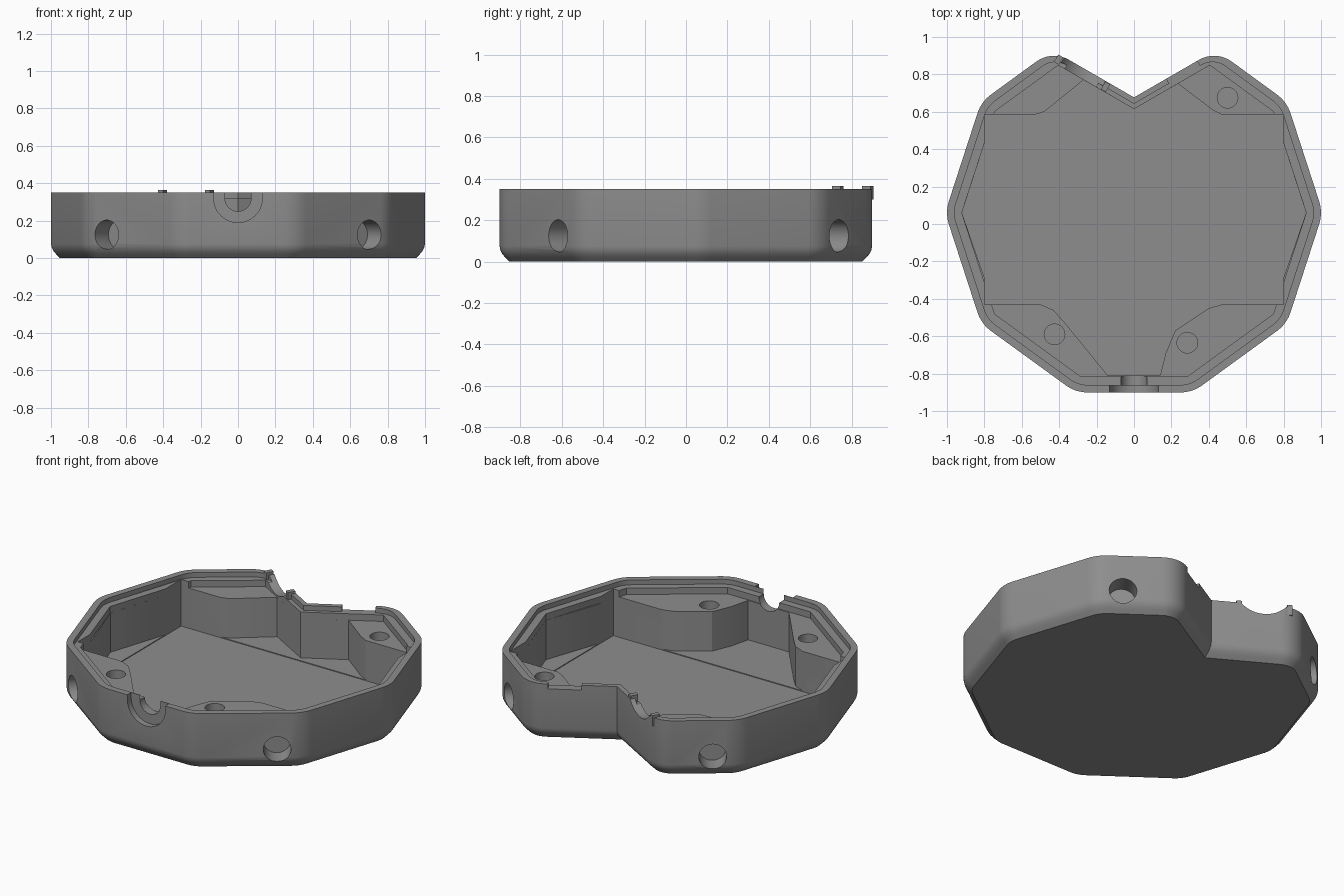
import bpy, bmesh, math
from mathutils import Vector, Matrix

if "Cube" in bpy.data.objects:
    bpy.data.objects.remove(bpy.data.objects["Cube"])

grey = bpy.data.materials.new("grey_plastic")
grey.diffuse_color = (0.27, 0.27, 0.27, 1)
grey.use_nodes = True
grey.node_tree.nodes["Principled BSDF"].inputs["Base Color"].default_value = grey.diffuse_color

CY, R = 0.06, 1.01
RIM, LEDGE, BOSS, FLOOR, POCKET = 0.35, 0.32, 0.28, 0.035, 0.03
V_POINT = Vector((0, 0.677))

# Sharp outline: a ten-sided shape with its back corner notched into a V
outline = [Vector((R * math.cos(math.radians(a)), CY + R * math.sin(math.radians(a))))
           for a in range(144, 397, 36)]
outline += [Vector((0.438, 0.93)), V_POINT, Vector((-0.438, 0.93))]
N = len(outline)
V_INDEX = N - 2
V_EDGES = (N - 3, N - 2)


def inset(d, d_v):
    """Outline moved inward by d, or d_v along the two V edges."""
    lines = []
    for i in range(N):
        a, b = outline[i], outline[(i + 1) % N]
        t = (b - a).normalized()
        n = Vector((-t.y, t.x))
        lines.append((a + n * (d_v if i in V_EDGES else d), t))
    pts = []
    for i in range(N):
        (p, t), (q, u) = lines[i - 1], lines[i]
        w = q - p
        s = (w.x * u.y - w.y * u.x) / (t.x * u.y - t.y * u.x)
        pts.append(p + t * s)
    return pts


def rounded(pts, shrink):
    """Round every corner but the V with arcs."""
    out = []
    for i, p in enumerate(pts):
        if i == V_INDEX:
            out.append(p)
            continue
        r = (0.16 if i in (N - 3, N - 1) else 0.2) - shrink
        a = (pts[i - 1] - p).normalized()
        b = (pts[(i + 1) % N] - p).normalized()
        half = a.angle(b) / 2
        c = p + (a + b).normalized() * r / math.sin(half)
        start = p + a * r / math.tan(half) - c
        sweep = math.pi - 2 * half
        for k in range(9):
            ang = sweep * k / 8
            out.append(c + Vector((start.x * math.cos(ang) - start.y * math.sin(ang),
                                   start.x * math.sin(ang) + start.y * math.cos(ang))))
    return out


def loft(name, rings):
    """Closed solid through a stack of (points, z) rings."""
    bm = bmesh.new()
    loops = [[bm.verts.new((p[0], p[1], z)) for p in pts] for pts, z in rings]
    n = len(loops[0])
    for lo, hi in zip(loops, loops[1:]):
        for i in range(n):
            j = (i + 1) % n
            bm.faces.new((lo[i], lo[j], hi[j], hi[i]))
    bm.faces.new(loops[0][::-1])
    bm.faces.new(loops[-1])
    bmesh.ops.recalc_face_normals(bm, faces=bm.faces)
    me = bpy.data.meshes.new(name)
    bm.to_mesh(me)
    bm.free()
    ob = bpy.data.objects.new(name, me)
    bpy.context.collection.objects.link(ob)
    me.materials.append(grey)
    return ob


def cylinder(center, axis, r, depth, seg=48):
    pts = [(r * math.cos(math.tau * k / seg), r * math.sin(math.tau * k / seg)) for k in range(seg)]
    ob = loft("cutter", [(pts, -depth / 2), (pts, depth / 2)])
    rot = Vector(axis).to_track_quat('Z', 'Y').to_matrix().to_4x4()
    ob.data.transform(Matrix.Translation(center) @ rot)
    return ob


def block(x0, x1, y0, y1, z0, z1, name="cutter"):
    pts = [(x0, y0), (x1, y0), (x1, y1), (x0, y1)]
    return loft(name, [(pts, z0), (pts, z1)])


def v_block(side, s0, s1, n0, n1, z0, z1, name="cutter"):
    """Block along a V edge: s = distance from the V point, n = inward depth."""
    c, s = math.cos(math.pi / 6), 0.5
    pts = [V_POINT + Vector((side * (c * a + s * b), s * a - c * b))
           for a, b in ((s0, n0), (s1, n0), (s1, n1), (s0, n1))]
    return loft(name, [(pts, z0), (pts, z1)])


# Tray body: rounded lower edge, straight wall, stepped rim
profile = [(0.048, 0), (0.028, 0.02), (0.014, 0.036), (0.004, 0.055), (0, 0.075), (0, RIM)]
rings = [(rounded(inset(d, d), d), z) for d, z in profile]
ledge = rounded(inset(0.04, 0.03), 0.04)
rings += [(ledge, RIM), (ledge, LEDGE)]
tray = loft("tray", rings)

cutters = []
# Upper cavity, above the screw bosses
inner = inset(0.085, 0.054)
cutters.append(loft("cutter", [(inner, BOSS), (inner, 0.5)]))
# Lower cavity, going round the four corner bosses
low = [(0.92, 0.06), (0.75, 0.585), (0.47, 0.585), (0.42, 0.61), (0.235, 0.75), (0, 0.615),
       (-0.27, 0.77), (-0.48, 0.6), (-0.53, 0.585), (-0.75, 0.585), (-0.92, 0.06),
       (-0.75, -0.43), (-0.5, -0.43), (-0.43, -0.46), (-0.36, -0.54), (-0.14, -0.81),
       (0.14, -0.81), (0.17, -0.69), (0.22, -0.57), (0.4, -0.45), (0.47, -0.43), (0.75, -0.43)]
cutters.append(loft("cutter", [(low, FLOOR), (low, BOSS + 0.02)]))
# Rectangular pocket
cutters.append(block(-0.8, 0.8, -0.43, 0.585, POCKET, LEDGE + 0.005))
# Screw holes in the bosses
for x, y in ((0.5, 0.675), (-0.425, -0.59), (0.285, -0.635)):
    cutters.append(cylinder((x, y, 0.25), (0, 0, 1), 0.055, 0.3, 32))
# Round blind holes in the four slanted sides
for sx in (-1, 1):
    for y, sy in ((-0.615, -1), (0.738, 1)):
        axis = (sx * math.cos(math.radians(54)), sy * math.sin(math.radians(54)), 0)
        cutters.append(cylinder((sx * 0.7, y, 0.125), axis, 0.078, 0.24))
# Front cable opening: wide shallow recess and narrow through channel
for r, y0, y1 in ((0.13, -1.0, -0.863), (0.07, -0.95, -0.7)):
    cutters.append(cylinder((0, (y0 + y1) / 2, LEDGE), (0, 1, 0), r, y1 - y0))
    cutters.append(block(-r, r, y0, y1, LEDGE, 0.5))
# Curved dip in the left V edge, gap in the right V rim
mid = V_POINT + Vector((-math.cos(math.pi / 6), 0.5)) * 0.3
cutters.append(cylinder((mid.x, mid.y, 0.46), (0.5, math.cos(math.pi / 6), 0), 0.17, 0.2, 64))
cutters.append(v_block(1, 0.2, 0.39, -0.05, 0.04, LEDGE, 0.5))

bpy.context.view_layer.objects.active = tray
for c in cutters:
    m = tray.modifiers.new("cut", 'BOOLEAN')
    m.operation, m.solver, m.object = 'DIFFERENCE', 'EXACT', c
    bpy.ops.object.modifier_apply(modifier=m.name)
    bpy.data.objects.remove(c)

# Small catches on both sides of the dip
for name, s in (("inner_catch", 0.145), ("outer_catch", 0.435)):
    v_block(-1, s, s + 0.03, 0.004, 0.05, LEDGE - 0.02, 0.365, name)

bpy.ops.object.select_all(action='DESELECT')
tray.select_set(True)
bpy.ops.object.shade_smooth_by_angle(angle=math.radians(25))
